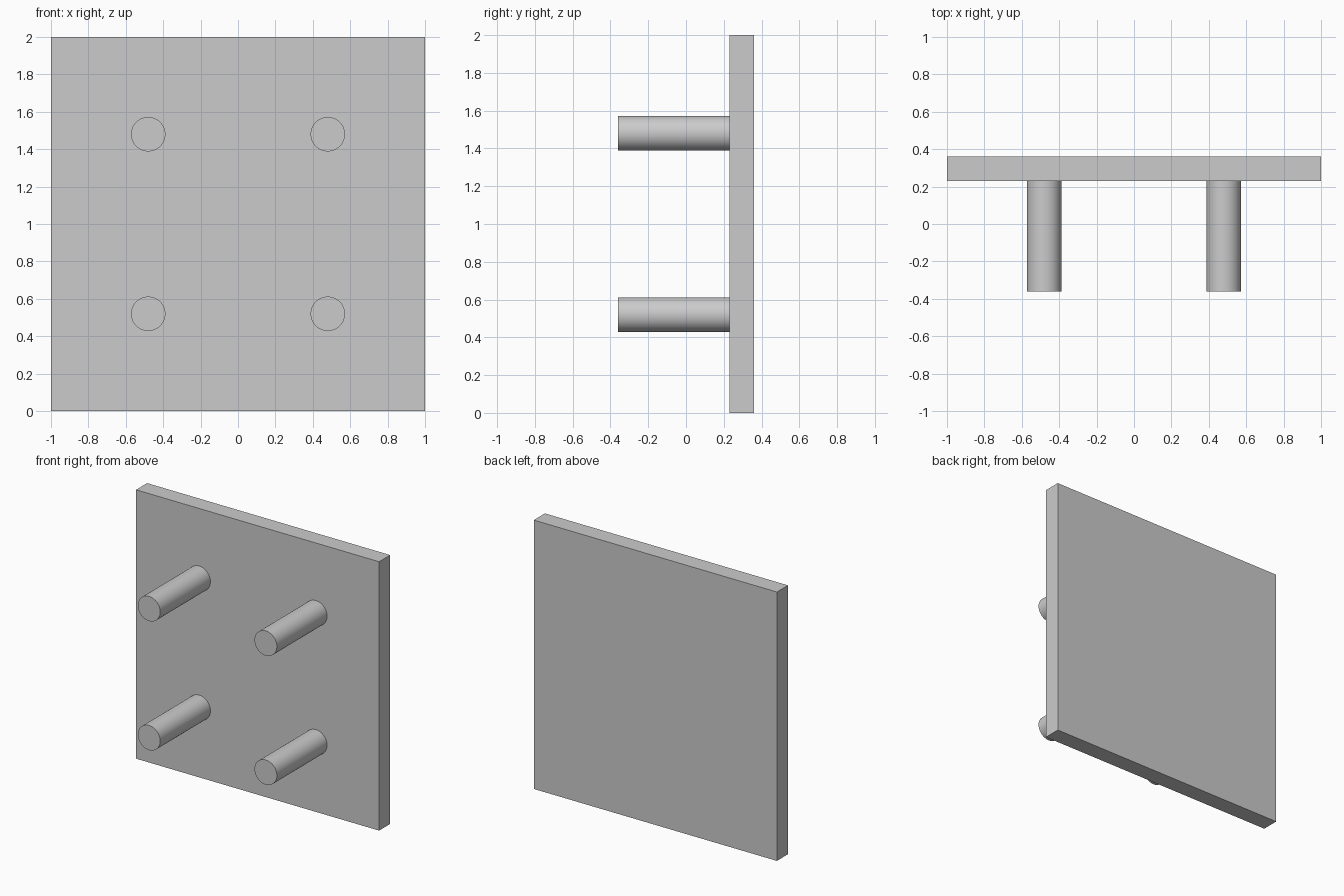
import bpy, math

if "Cube" in bpy.data.objects:
    bpy.data.objects.remove(bpy.data.objects["Cube"])

HALF_DEPTH = 0.36      # overall y extent is +-0.36
PLATE_FRONT = 0.23     # y of the plate's front face
PEG_RADIUS = 0.092
PEG_OFFSET = 0.48      # peg distance from the plate centre in x and z

# Square back plate
bpy.ops.mesh.primitive_cube_add(size=1, location=(0, (PLATE_FRONT + HALF_DEPTH) / 2, 1))
plate = bpy.context.object
plate.name = "back_plate"
plate.scale = (2, HALF_DEPTH - PLATE_FRONT, 2)
bpy.ops.object.transform_apply(location=False, rotation=False, scale=True)


# Round peg projecting forward from the plate
def add_peg(name, x, z):
    length = PLATE_FRONT + HALF_DEPTH
    bpy.ops.mesh.primitive_cylinder_add(
        vertices=64, radius=PEG_RADIUS, depth=length,
        location=(x, PLATE_FRONT - length / 2, z), rotation=(math.pi / 2, 0, 0))
    bpy.context.object.name = name
    bpy.ops.object.shade_smooth_by_angle(angle=math.radians(30))


# Four pegs in a square
for row, sz in (("lower", -1), ("upper", 1)):
    for side, sx in (("left", -1), ("right", 1)):
        add_peg(f"{row}_{side}_peg", sx * PEG_OFFSET, 1 + sz * PEG_OFFSET)
